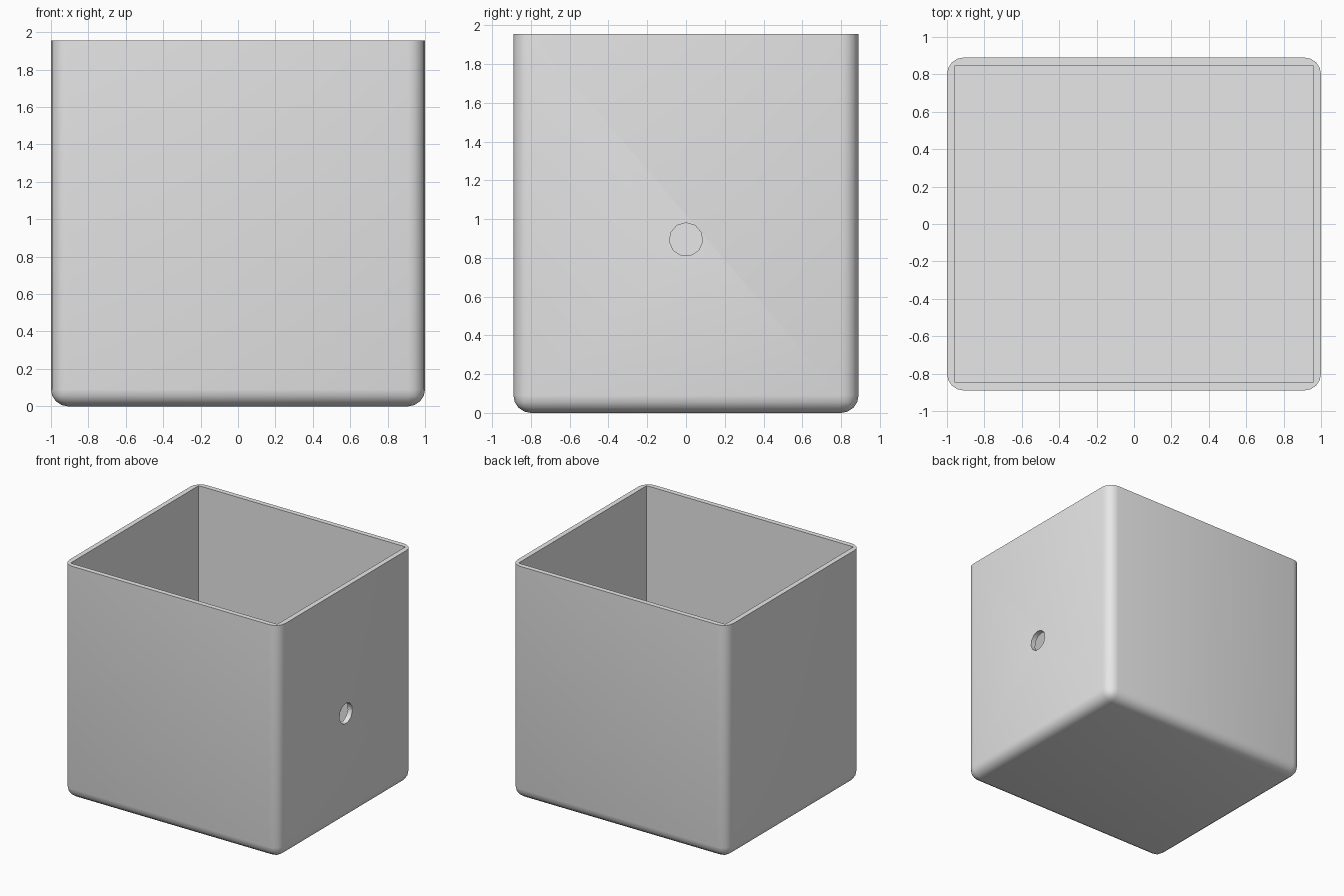
import bpy
import math

if "Cube" in bpy.data.objects:
    bpy.data.objects.remove(bpy.data.objects["Cube"])

WIDTH, DEPTH, HEIGHT = 2.0, 1.78, 1.955
WALL, RADIUS = 0.042, 0.09

grey = bpy.data.materials.new("plain grey")
grey.use_nodes = True
colour = (0.8, 0.8, 0.8, 1)
grey.diffuse_color = colour
grey.node_tree.nodes["Principled BSDF"].inputs["Base Color"].default_value = colour


def box(name, size, bottom):
    bpy.ops.mesh.primitive_cube_add(size=1, location=(0, 0, bottom + size[2] / 2))
    ob = bpy.context.object
    ob.name = name
    ob.scale = size
    bpy.ops.object.transform_apply(location=True, rotation=True, scale=True)
    ob.data.materials.append(grey)
    return ob


def cut(target, cutter):
    cutter.hide_render = True
    mod = target.modifiers.new("cut", "BOOLEAN")
    mod.operation = "DIFFERENCE"
    mod.solver = "EXACT"
    mod.object = cutter
    bpy.context.view_layer.objects.active = target
    bpy.ops.object.modifier_apply(modifier=mod.name)
    bpy.data.objects.remove(cutter)


# Outer shell: round every edge except the four around the rim
bin_body = box("open_box", (WIDTH, DEPTH, HEIGHT), 0)
mesh = bin_body.data
weights = mesh.attributes.new("bevel_weight_edge", "FLOAT", "EDGE")
for edge in mesh.edges:
    on_rim = all(mesh.vertices[v].co.z > HEIGHT / 2 for v in edge.vertices)
    weights.data[edge.index].value = 0 if on_rim else 1
bevel = bin_body.modifiers.new("round", "BEVEL")
bevel.limit_method = "WEIGHT"
bevel.width = RADIUS
bevel.segments = 4
bpy.context.view_layer.objects.active = bin_body
bpy.ops.object.modifier_apply(modifier=bevel.name)

# Square-cornered cavity
cut(bin_body, box("cavity_cutter", (WIDTH - 2 * WALL, DEPTH - 2 * WALL, HEIGHT), WALL))

# Small hole through the left wall, one corner pointing up
bpy.ops.mesh.primitive_cylinder_add(vertices=11, radius=0.086, depth=0.4,
                                    location=(WIDTH / 2, 0, 0.895))
hole = bpy.context.object
hole.name = "hole_cutter"
hole.rotation_euler = (math.pi / 2, 0, math.pi / 2)
bpy.ops.object.transform_apply(location=True, rotation=True, scale=True)
hole.data.materials.append(grey)
cut(bin_body, hole)

# Smooth rounding, crisp rim, cavity and hole
bpy.ops.object.select_all(action="DESELECT")
bin_body.select_set(True)
bpy.context.view_layer.objects.active = bin_body
bpy.ops.object.shade_smooth_by_angle(angle=math.radians(35))
